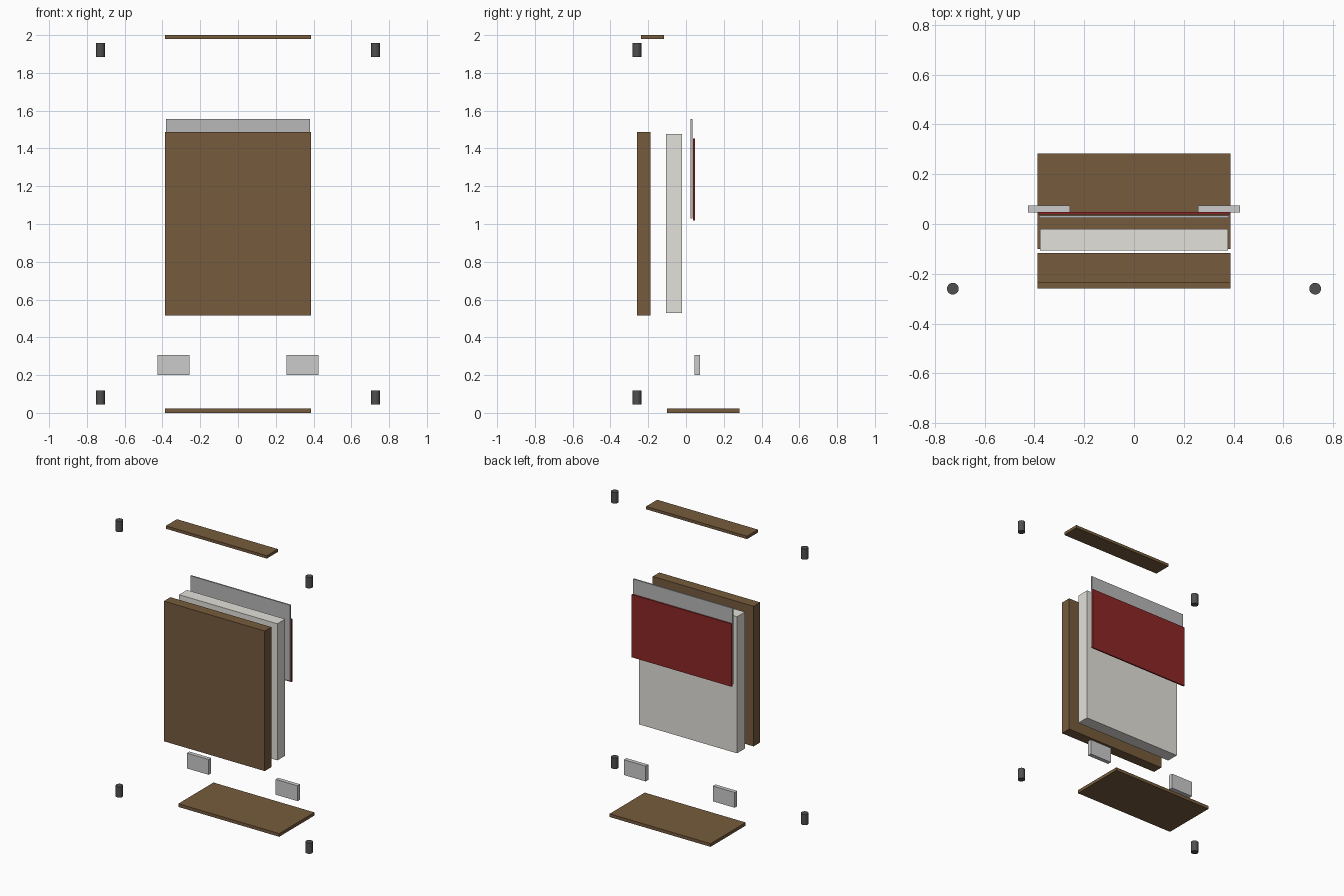
import bpy

if "Cube" in bpy.data.objects:
    bpy.data.objects.remove(bpy.data.objects["Cube"])


def material(name, rgb):
    m = bpy.data.materials.new(name)
    m.diffuse_color = (*rgb, 1)
    m.use_nodes = True
    m.node_tree.nodes["Principled BSDF"].inputs["Base Color"].default_value = m.diffuse_color
    return m


wood = material("brown_wood", (0.18, 0.105, 0.046))
foam = material("off_white", (0.77, 0.75, 0.70))
metal = material("grey_metal", (0.48, 0.48, 0.49))
red = material("red_sheet", (0.27, 0.02, 0.02))
dark = material("dark_metal", (0.08, 0.08, 0.08))


def box(name, x, y, z, mat=None):
    """Box from (min, max) ranges on each axis."""
    ranges = (x, y, z)
    bpy.ops.mesh.primitive_cube_add(size=1, location=[(a + b) / 2 for a, b in ranges])
    ob = bpy.context.object
    ob.name = name
    ob.scale = [b - a for a, b in ranges]
    bpy.ops.object.transform_apply(location=False, rotation=False, scale=True)
    if mat:
        ob.data.materials.append(mat)
    return ob


# Exploded stack, front to back
box("front_panel", (-0.387, 0.387), (-0.260, -0.188), (0.516, 1.487), wood)
box("core_panel", (-0.377, 0.377), (-0.107, -0.021), (0.529, 1.476), foam)
box("metal_plate", (-0.382, 0.382), (0.024, 0.034), (1.029, 1.556), metal)
box("red_back_sheet", (-0.383, 0.383), (0.038, 0.048), (1.018, 1.453), red)

# Top and bottom boards
box("top_board", (-0.387, 0.387), (-0.237, -0.116), (1.98, 2.0), wood)
box("base_board", (-0.387, 0.387), (-0.101, 0.284), (0.0, 0.022), wood)

# Mirrored brackets and corner pegs
for side, s in (("left", -1), ("right", 1)):
    box(f"{side}_bracket", sorted((s * 0.257, s * 0.425)), (0.046, 0.074), (0.201, 0.307))
    for level, z in (("lower", 0.082), ("upper", 1.922)):
        bpy.ops.mesh.primitive_cylinder_add(vertices=32, radius=0.0235, depth=0.075,
                                            location=(s * 0.728, -0.260, z))
        peg = bpy.context.object
        peg.name = f"{side}_{level}_peg"
        peg.data.materials.append(dark)
        bpy.ops.object.shade_smooth_by_angle()
